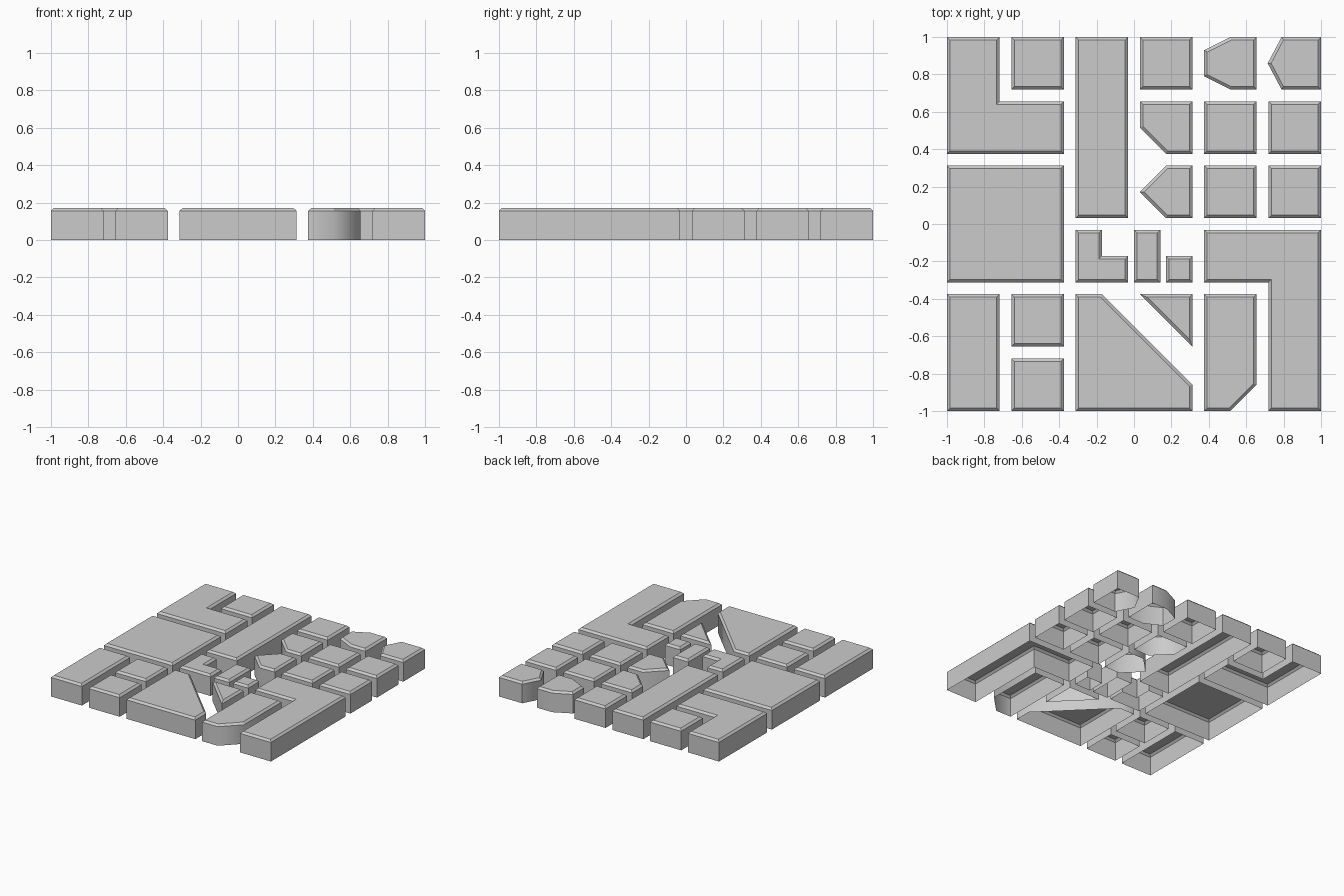
import bpy, bmesh, math
from mathutils import Vector

if "Cube" in bpy.data.objects:
    bpy.data.objects.remove(bpy.data.objects["Cube"])

TILE, PITCH = 0.28125, 0.34375          # six tiles and five gaps span 2 units
WALL, TOP, INSET = 0.15625, 0.171875, 0.0165
H, Q = TILE / 2, TILE / 4


def lo(i):
    return -1 + i * PITCH


def hi(i):
    return lo(i) + TILE


def box(x0, y0, x1, y1):
    return [(x0, y0), (x1, y0), (x1, y1), (x0, y1)]


def cells(i0, j0, i1=None, j1=None):
    i1 = i0 if i1 is None else i1
    j1 = j0 if j1 is None else j1
    return box(lo(i0), lo(j0), hi(i1), hi(j1))


def inset(pts, d):
    """Mitred inward offset of a counter-clockwise outline."""
    out = []
    for k, p in enumerate(pts):
        a = (p - pts[k - 1]).normalized()
        b = (pts[(k + 1) % len(pts)] - p).normalized()
        na, nb = Vector((-a.y, a.x)), Vector((-b.y, b.x))
        out.append(p + (na + nb) * d / (1 + na.dot(nb)))
    return out


def slab(name, outline):
    """Open-bottomed stone shell with a bevelled top rim."""
    pts = [Vector(p) for p in outline]
    bm = bmesh.new()
    rings = [[bm.verts.new((p.x, p.y, z)) for p in ring]
             for ring, z in ((pts, 0), (pts, WALL), (inset(pts, INSET), TOP))]
    n = len(pts)
    for level in range(2):
        low, up = rings[level], rings[level + 1]
        for k in range(n):
            m = (k + 1) % n
            f = bm.faces.new((low[k], low[m], up[m], up[k]))
            f.smooth = level == 0
    bm.faces.new(rings[2])
    bm.normal_update()
    # only shallow upright wall corners are shaded smooth
    for e in bm.edges:
        a, b = e.verts
        upright = (a.co.xy - b.co.xy).length < 1e-5
        e.smooth = upright and e.calc_face_angle(0) < math.radians(60)
    me = bpy.data.meshes.new(name)
    bm.to_mesh(me)
    bm.free()
    bpy.context.collection.objects.link(bpy.data.objects.new(name, me))


# plain square slabs
for i, j in [(1, 0), (1, 1), (1, 5), (3, 5), (4, 4), (5, 4), (4, 3), (5, 3)]:
    slab(f"square_slab_{i}_{j}", cells(i, j))

# larger rectangular slabs
slab("large_square_slab", cells(0, 2, 1, 3))
slab("long_slab", cells(2, 3, 2, 5))
slab("short_slab", cells(0, 0, 0, 1))

# L-shaped slabs
slab("corner_slab_left", [(lo(0), lo(4)), (hi(1), lo(4)), (hi(1), hi(4)),
                          (hi(0), hi(4)), (hi(0), hi(5)), (lo(0), hi(5))])
slab("corner_slab_right", [(lo(5), lo(0)), (hi(5), lo(0)), (hi(5), hi(2)),
                           (lo(4), hi(2)), (lo(4), lo(2)), (lo(5), lo(2))])

# half-size pieces in the middle
x, y = lo(2), lo(2)
slab("small_corner_slab", [(x, y), (x + TILE, y), (x + TILE, y + H),
                           (x + H, y + H), (x + H, y + TILE), (x, y + TILE)])
slab("small_long_slab", box(0, y, H, hi(2)))
slab("small_square_slab", box(hi(3) - H, y, hi(3), y + H))

# pointed and clipped slabs
x, y, X, Y = lo(4), lo(5), hi(4), hi(5)
slab("blunt_slab", [(x + H, y), (X, y), (X, Y), (x + H, Y), (x, Y - Q), (x, y + Q)])
x, X = lo(5), hi(5)
slab("shallow_point_slab", [(x + Q, y), (X, y), (X, Y), (x + Q, Y), (x - 0.004, y + H)])
x, y, X, Y = lo(3), lo(4), hi(3), hi(4)
slab("clipped_slab", [(x + H, y), (X, y), (X, Y), (x, Y), (x, y + H)])
y, Y = lo(3), hi(3)
slab("pointed_slab", [(x + H, y), (X, y), (X, Y), (x + H, Y), (x, y + H)])

# broken slabs along the front
y, Y = lo(0), hi(1)
slab("broken_slab", [(lo(2), y), (hi(3), y), (hi(3), y + H), (lo(2) + H, Y), (lo(2), Y)])
slab("triangle_slab", [(lo(3), Y), (hi(3), Y - TILE), (hi(3), Y)])
slab("clipped_long_slab", [(lo(4), y), (lo(4) + H, y), (hi(4), y + H), (hi(4), Y), (lo(4), Y)])
